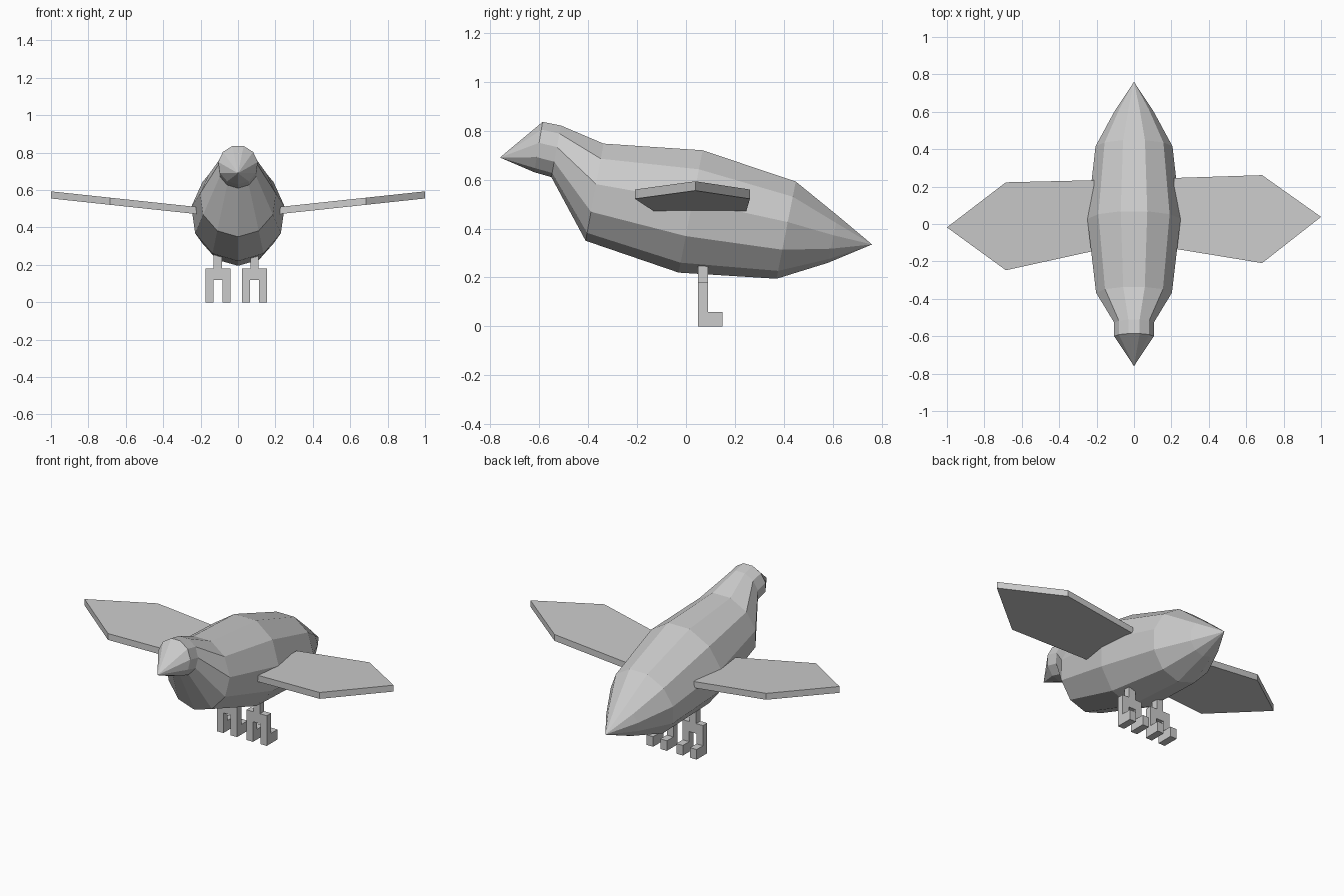
import bpy, bmesh, math
from mathutils import Vector

cube = bpy.data.objects.get("Cube")
if cube:
    bpy.data.objects.remove(cube, do_unlink=True)

GREY = (0.6, 0.6, 0.6, 1)
grey = bpy.data.materials.new("plain grey")
grey.use_nodes = True
grey.diffuse_color = GREY
grey.node_tree.nodes["Principled BSDF"].inputs["Base Color"].default_value = GREY


def finish(name, bm):
    bmesh.ops.recalc_face_normals(bm, faces=bm.faces)
    mesh = bpy.data.meshes.new(name)
    bm.to_mesh(mesh)
    bm.free()
    mesh.materials.append(grey)
    obj = bpy.data.objects.new(name, mesh)
    bpy.context.collection.objects.link(obj)
    return obj


def prism(name, outline, offset):
    """Extrude a planar outline by an offset."""
    bm = bmesh.new()
    face = bm.faces.new([bm.verts.new(p) for p in outline])
    top = bmesh.ops.extrude_face_region(bm, geom=[face], use_keep_orig=True)["geom"]
    verts = [v for v in top if isinstance(v, bmesh.types.BMVert)]
    bmesh.ops.translate(bm, verts=verts, vec=offset)
    return finish(name, bm)


# Body: tilted rings from beak to tail, closed by a point at each end
SIDES = 11
RINGS = [  # top y, top z, bottom y, bottom z, half width
    (-0.585, 0.84, -0.62, 0.63, 0.107),
    (-0.51, 0.825, -0.55, 0.61, 0.107),
    (-0.335, 0.755, -0.41, 0.35, 0.205),
    (0.07, 0.73, -0.03, 0.22, 0.252),
    (0.45, 0.60, 0.37, 0.195, 0.208),
    (0.62, 0.457, 0.58, 0.26, 0.105),
]
bm = bmesh.new()
loops = []
for ty, tz, by, bz, half in RINGS:
    top, bottom = Vector((0, ty, tz)), Vector((0, by, bz))
    centre, up = (top + bottom) / 2, (top - bottom) / 2
    loop = []
    for i in range(SIDES):
        a = math.tau * i / SIDES
        loop.append(bm.verts.new(centre - up * math.cos(a) + Vector((half * math.sin(a), 0, 0))))
    loops.append(loop)
beak = bm.verts.new((0, -0.76, 0.69))
tail = bm.verts.new((0, 0.76, 0.335))
for i in range(SIDES):
    j = (i + 1) % SIDES
    for a, b in zip(loops, loops[1:]):
        bm.faces.new((a[i], a[j], b[j], b[i]))
    bm.faces.new((beak, loops[0][i], loops[0][j]))
    bm.faces.new((tail, loops[-1][i], loops[-1][j]))
finish("body", bm)

# Wings: pointed plates rising outward, slightly swept by a common yaw
WING = [(0.215, 0.24), (0.685, 0.242), (1.0, 0.01), (0.685, -0.228), (0.215, -0.138)]
for name, side in (("left_wing", 1), ("right_wing", -1)):
    outline = [(side * x, y + side * 0.028 * x, 0.448 + 0.107 * x) for x, y in WING]
    prism(name, outline, (0, 0, 0.038))

# Legs: a post, a crossbar and two toes that reach backward
TOE = [(0.05, 0), (0.15, 0), (0.15, 0.06), (0.09, 0.06), (0.09, 0.18), (0.05, 0.18)]
for name, cx in (("left", 0.088), ("right", -0.108)):
    for part, lo, hi, z0, z1 in (("post", -0.022, 0.022, 0.18, 0.27),
                                 ("crossbar", -0.024, 0.024, 0.12, 0.18)):
        outline = [(cx + x, 0.05, z) for x, z in ((lo, z0), (hi, z0), (hi, z1), (lo, z1))]
        prism(f"{name}_leg_{part}", outline, (0, 0.04, 0))
    for part, x in (("inner" if cx < 0 else "outer", 0.024), ("outer" if cx < 0 else "inner", -0.067)):
        prism(f"{name}_{part}_toe", [(cx + x, y, z) for y, z in TOE], (0.043, 0, 0))
